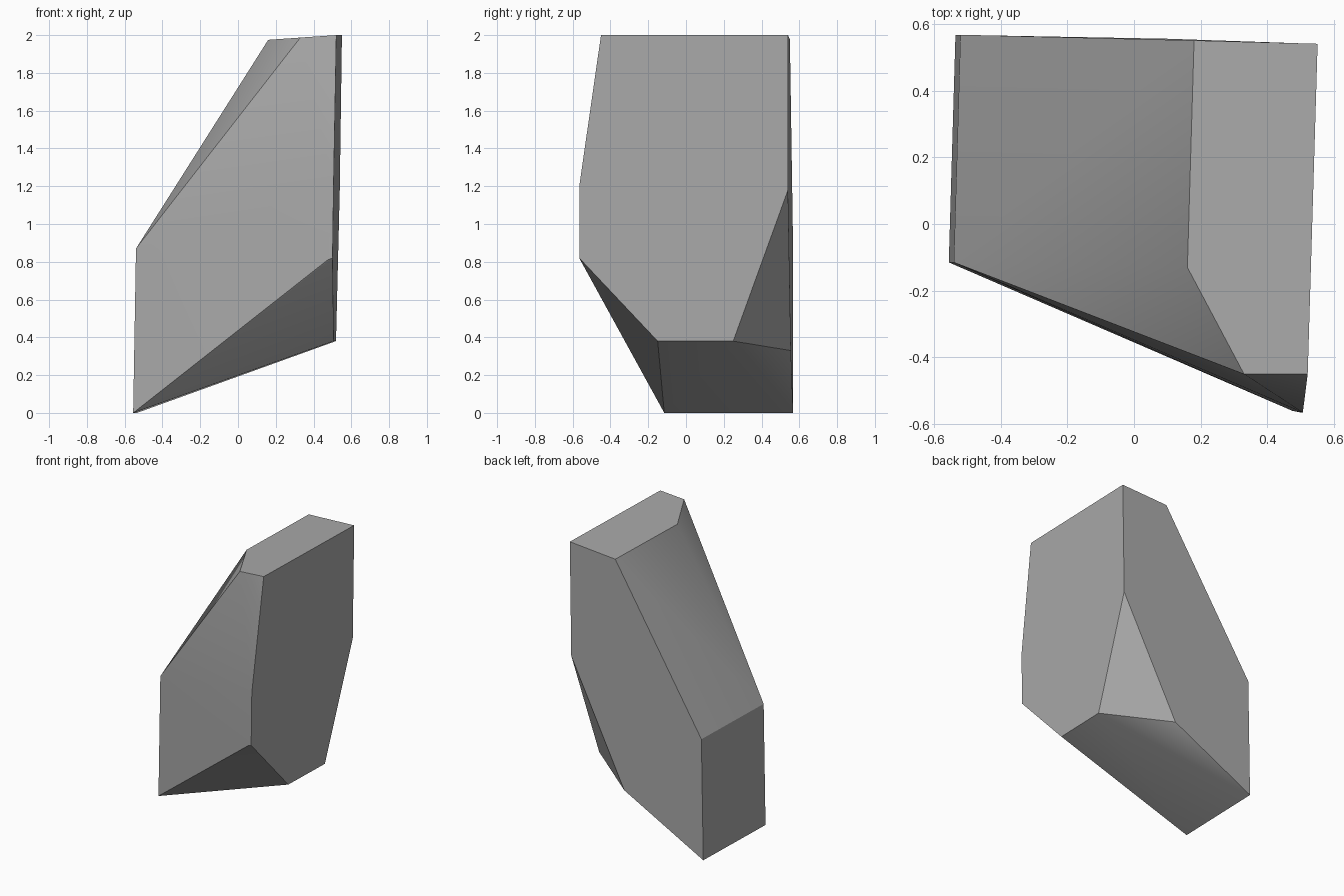
import bpy
import bmesh
import math
from mathutils import Vector

# Remove the default object
default_cube = bpy.data.objects.get("Cube")
if default_cube:
    bpy.data.objects.remove(default_cube, do_unlink=True)


def make_material(name, value):
    """Plain matt grey material."""
    material = bpy.data.materials.new(name)
    material.use_nodes = True
    colour = (value, value, value, 1.0)
    material.diffuse_color = colour
    shader = material.node_tree.nodes["Principled BSDF"]
    shader.inputs["Base Color"].default_value = colour
    shader.inputs["Roughness"].default_value = 0.9
    return material


def make_hull(name, corners, material):
    """Solid convex boulder wrapped around its corner points."""
    mesh = bpy.data.meshes.new(name)
    bm = bmesh.new()
    for corner in corners:
        bm.verts.new(corner)
    bmesh.ops.convex_hull(bm, input=bm.verts[:])
    # Merge the nearly level triangles into broad cut planes
    bmesh.ops.dissolve_limit(bm, angle_limit=math.radians(1.5),
                             verts=bm.verts[:], edges=bm.edges[:])
    bmesh.ops.recalc_face_normals(bm, faces=bm.faces[:])
    bm.to_mesh(mesh)
    bm.free()
    mesh.materials.append(material)
    obj = bpy.data.objects.new(name, mesh)
    bpy.context.collection.objects.link(obj)
    return obj


def right_plane(y, z):
    """Point on the slightly leaning, flat +x side of the rock."""
    return Vector((0.534 + 0.03 * y + 0.014 * (z - 2), y, z))


def top_plane(x, y):
    """Point on the gently tilted top."""
    return Vector((x, y, min(2, 1.975 + 0.07 * (x - 0.16))))


# Outline of the tall flat side, going round from the top front
tall_side = [right_plane(y, z) for y, z in (
    (-0.45, 2), (-0.565, 1.2), (-0.565, 0.82), (-0.15, 0.38),
    (0.25, 0.38), (0.54, 1.18), (0.54, 2))]

# Inner edge of the top, with its chamfered front corner
top_edge = [top_plane(x, y) for x, y in (
    (0.18, 0.55), (0.16, -0.13), (0.33, -0.45))]

# Low side, an upright four-cornered face
low_front = Vector((-0.555, -0.115, 0))
low_back = Vector((-0.535, 0.567, 0))
rise = Vector((0.015, 0, 0.87))
low_side = [low_front, low_back, low_front + rise, low_back + rise]

# Corner of the cut at the back and the worn front edge
chips = [Vector((0.105, 0.555, 0.33)), Vector((0.475, -0.56, 0.81))]

stone_grey = make_material("stone grey", 0.4)
rock = make_hull("rock", tall_side + top_edge + low_side + chips, stone_grey)

# Soft shading over shallow bends, crisp at the cut edges
bpy.ops.object.select_all(action="DESELECT")
rock.select_set(True)
bpy.context.view_layer.objects.active = rock
bpy.ops.object.shade_smooth_by_angle(angle=math.radians(30))
